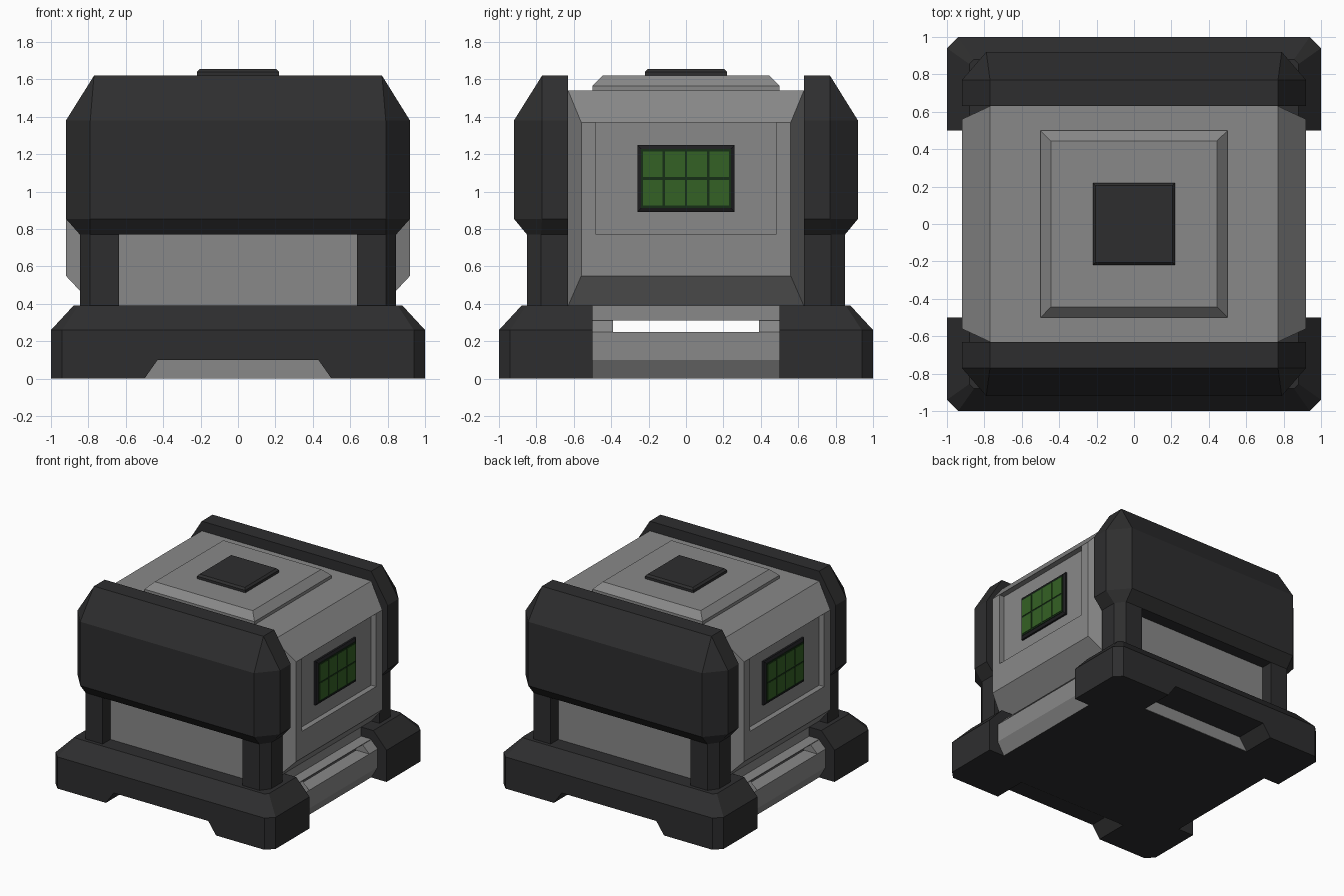
import bpy, bmesh

if "Cube" in bpy.data.objects:
    bpy.data.objects.remove(bpy.data.objects["Cube"])


def material(name, rgb):
    m = bpy.data.materials.new(name)
    m.diffuse_color = (*rgb, 1)
    m.use_nodes = True
    m.node_tree.nodes["Principled BSDF"].inputs["Base Color"].default_value = m.diffuse_color
    return m


GRAY = material("light_gray", (0.25, 0.25, 0.25))
DARK = material("charcoal", (0.027, 0.027, 0.028))
FRAME = material("black_frame", (0.013, 0.013, 0.015))
GREEN = material("green_glass", (0.034, 0.12, 0.018))
BARS = material("dark_green", (0.008, 0.028, 0.008))


def loft(name, rings, mat, mirror="", cutter=None):
    """Skin between rings of equal point count, cap both ends, then cut and mirror."""
    bm = bmesh.new()
    vs = [[bm.verts.new(p) for p in ring] for ring in rings]
    n = len(rings[0])
    for a, b in zip(vs, vs[1:]):
        for i in range(n):
            j = (i + 1) % n
            bm.faces.new((a[i], a[j], b[j], b[i]))
    bm.faces.new(vs[0])
    bm.faces.new(vs[-1])
    bmesh.ops.remove_doubles(bm, verts=bm.verts, dist=1e-4)
    bmesh.ops.recalc_face_normals(bm, faces=bm.faces)
    me = bpy.data.meshes.new(name)
    bm.to_mesh(me)
    bm.free()
    ob = bpy.data.objects.new(name, me)
    bpy.context.collection.objects.link(ob)
    me.materials.append(mat)
    if cutter:
        mod = ob.modifiers.new("cut", "BOOLEAN")
        mod.object, mod.operation, mod.solver = cutter, "DIFFERENCE", "EXACT"
        cutter.hide_render = True
        cutter.hide_set(True)
    if mirror:
        mod = ob.modifiers.new("mirror", "MIRROR")
        mod.use_axis = ("x" in mirror, "y" in mirror, False)
    return ob


def rect_x(x, y0, y1, z0, z1):
    return [(x, y0, z0), (x, y1, z0), (x, y1, z1), (x, y0, z1)]


def rect_z(z, hx, hy):
    return [(-hx, -hy, z), (hx, -hy, z), (hx, hy, z), (-hx, hy, z)]


def box(name, x0, x1, y0, y1, z0, z1, mat, mirror=""):
    return loft(name, [rect_x(x0, y0, y1, z0, z1), rect_x(x1, y0, y1, z0, z1)], mat, mirror)


def slab_ring(z, hx, side_y, front_x, front_y, inner_y):
    """Front footprint with two chamfered outer corners."""
    half = [(hx, -inner_y), (hx, -side_y), (front_x, -front_y)]
    pts = half + [(-x, y) for x, y in reversed(half)]
    return [(x, y, z) for x, y in pts]


def prism_y(name, prof, y0, y1, mat, mirror=""):
    return loft(name, [[(x, y, z) for x, z in prof] for y in (y0, y1)], mat, mirror)


# Feet: front and back blocks with a trapezoid notch underneath
notch = prism_y("notch_cutter", [(-.511, -.015), (.511, -.015), (.43, .1), (-.43, .1)],
                -1.1, -.72, DARK)
loft("foot_block", [slab_ring(0, 1, .94, .94, 1, .5),
                    slab_ring(.26, 1, .94, .94, 1, .5),
                    slab_ring(.39, .88, .855, .855, .88, .5)], DARK, "y", notch)
box("notch_back_plate", -.5, .5, -.725, -.715, .001, .1, GRAY, "y")
box("base_floor", -.86, .86, -.5, .5, 0, .24, DARK)

# Side bars with a long slot between lower bar and top ledge
prism_y("side_bar", [(.86, 0), (.92, .1), (.92, .25), (.8, .25), (.8, .01)],
        -.5, .5, GRAY, "x")
prism_y("slot_end", [(.92, .25), (.86, .31), (.7, .31), (.7, .25)], .39, .5, GRAY, "xy")
box("bar_ledge", -.86, .86, -.5, .5, .31, .315, GRAY)
box("body_underside", -.77, .77, -.5, .5, .31, .392, GRAY)

# Main body with tapered ends and recessed side panels
recess = box("recess_cutter", .875, 1, -.48, .48, .77, 1.369, GRAY, "x")
end = (-.56, .56, .55, 1.37)
mid = (-.63, .63, .39, 1.54)
loft("body", [rect_x(-.92, *end), rect_x(-.77, *mid),
              rect_x(.77, *mid), rect_x(.92, *end)], GRAY, "", recess)

# Pillars and the panel between them
pillar = [(.635, -.63), (.845, -.63), (.845, -.775), (.79, -.85), (.635, -.85)]
loft("pillar", [[(x, y, z) for x, y in pillar] for z in (.38, .78)], DARK, "xy")
box("lower_panel", -.64, .64, -.75, -.62, .38, .78, GRAY, "y")

# Armor slabs at front and back
loft("armor_slab", [slab_ring(.77, .845, .775, .79, .85, .63),
                    slab_ring(.855, .92, .77, .79, .92, .63),
                    slab_ring(1.38, .92, .77, .79, .92, .63),
                    slab_ring(1.62, .77, .77, .77, .77, .63)], DARK, "y")

# Roof hatch and cap
loft("roof_hatch", [rect_z(1.53, .5, .5), rect_z(1.565, .5, .5),
                    rect_z(1.62, .445, .445)], GRAY)
loft("roof_cap", [rect_z(1.61, .22, .22), rect_z(1.64, .22, .22),
                  rect_z(1.655, .205, .205)], DARK)

# Side windows: frame, glazing bars and eight panes
loft("window_frame", [rect_x(.86, -.26, .26, .89, 1.25),
                      rect_x(.89, -.26, .26, .89, 1.25),
                      rect_x(.9, -.24, .24, .912, 1.228)], FRAME, "x")
box("glazing_bars", .898, .903, -.24, .24, .912, 1.228, BARS, "x")
for col in range(4):
    for row in range(2):
        y, z = -.178 + col * .1187, .994 + row * .152
        box(f"pane_{col}_{row}", .9, .906, y - .053, y + .053, z - .069, z + .069, GREEN, "x")
